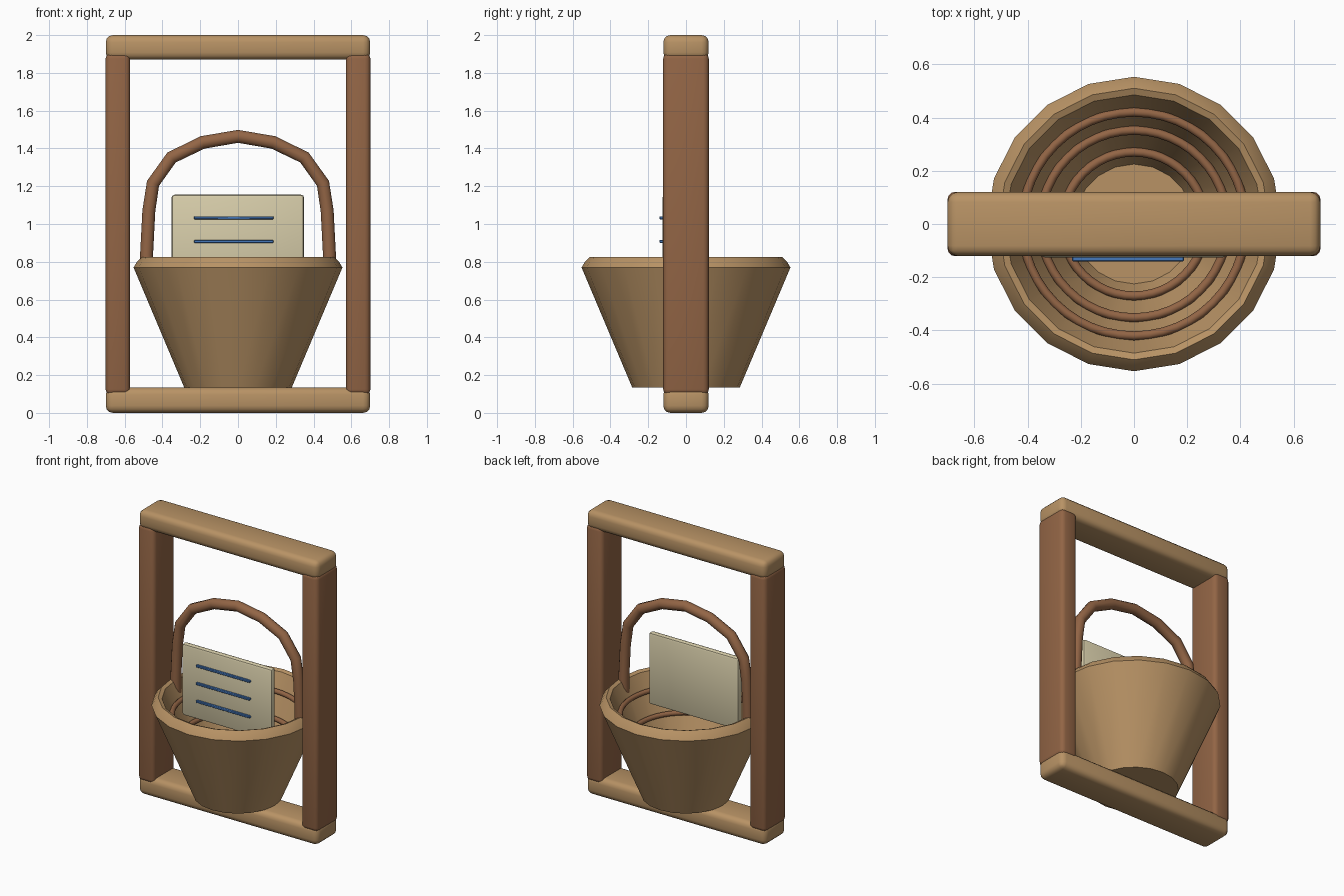
import bpy, bmesh, math

if "Cube" in bpy.data.objects:
    bpy.data.objects.remove(bpy.data.objects["Cube"])


def material(name, rgb):
    m = bpy.data.materials.new(name)
    m.diffuse_color = (*rgb, 1)
    m.use_nodes = True
    m.node_tree.nodes["Principled BSDF"].inputs["Base Color"].default_value = m.diffuse_color
    return m


TAN = material("light_wood", (0.48, 0.29, 0.13))
BROWN = material("dark_wood", (0.29, 0.13, 0.06))
PAPER = material("cream_paper", (0.68, 0.61, 0.40))
BLUE = material("blue_ink", (0.06, 0.19, 0.50))


def finish(ob, name, mat, angle=40):
    ob.name = name
    ob.data.materials.clear()
    ob.data.materials.append(mat)
    bpy.ops.object.select_all(action='DESELECT')
    bpy.context.view_layer.objects.active = ob
    ob.select_set(True)
    bpy.ops.object.shade_smooth_by_angle(angle=math.radians(angle))
    return ob


def box(name, lo, hi, mat, bevel, segments=3):
    center = [(a + b) / 2 for a, b in zip(lo, hi)]
    bpy.ops.mesh.primitive_cube_add(size=1, location=center)
    ob = bpy.context.object
    ob.scale = [b - a for a, b in zip(lo, hi)]
    bpy.ops.object.transform_apply(location=False, rotation=False, scale=True)
    mod = ob.modifiers.new("rounding", 'BEVEL')
    mod.width, mod.segments = bevel, segments
    bpy.ops.object.modifier_apply(modifier=mod.name)
    return finish(ob, name, mat)


def lathe(name, profile, sides, mat):
    """Revolve an (r, z) profile that starts and ends on the axis."""
    bm = bmesh.new()
    verts = [bm.verts.new((r, 0, z)) for r, z in profile]
    edges = [bm.edges.new(p) for p in zip(verts, verts[1:])]
    bmesh.ops.spin(bm, geom=verts + edges, cent=(0, 0, 0), axis=(0, 0, 1),
                   angle=math.tau, steps=sides, use_merge=False)
    bmesh.ops.remove_doubles(bm, verts=bm.verts, dist=0.0005)
    bmesh.ops.recalc_face_normals(bm, faces=bm.faces)
    me = bpy.data.meshes.new(name)
    bm.to_mesh(me)
    bm.free()
    ob = bpy.data.objects.new(name, me)
    bpy.context.collection.objects.link(ob)
    return finish(ob, name, mat)


# Rectangular frame: two long bars and two posts
box("bottom_bar", (-0.7, -0.12, 0), (0.7, 0.12, 0.135), TAN, 0.038)
box("top_bar", (-0.7, -0.12, 1.87), (0.7, 0.12, 2.0), TAN, 0.038)
for side, x in (("left", -0.636), ("right", 0.636)):
    box(side + "_post", (x - 0.065, -0.121, 0.095), (x + 0.065, 0.121, 1.905),
        BROWN, 0.03)

# Tapered basket with a hollow inside
lathe("basket", [(0, 0.135), (0.285, 0.135), (0.553, 0.77), (0.535, 0.80),
                 (0.51, 0.825), (0.485, 0.815), (0.225, 0.22), (0, 0.22)],
      20, TAN)

# Woven rings lying against the inner wall
for i, (r, z) in enumerate(((0.42, 0.705), (0.352, 0.55), (0.27, 0.365))):
    bpy.ops.mesh.primitive_torus_add(location=(0, 0, z), major_radius=r,
                                     minor_radius=0.017, major_segments=48,
                                     minor_segments=10)
    finish(bpy.context.object, f"basket_ring_{i + 1}", BROWN, 60)

# Arched carrying handle
half = [(0.482, 0.70), (0.484, 0.84), (0.472, 1.07), (0.45, 1.215),
        (0.352, 1.352), (0.187, 1.432)]
path = [(-x, z) for x, z in half] + [(0, 1.464)] + half[::-1]
cu = bpy.data.curves.new("handle", 'CURVE')
cu.dimensions = '3D'
cu.bevel_depth, cu.bevel_resolution = 0.036, 3
cu.use_fill_caps = True
spline = cu.splines.new('POLY')
spline.points.add(len(path) - 1)
for p, (x, z) in zip(spline.points, path):
    p.co = (x, 0, z, 1)
handle = bpy.data.objects.new("handle", cu)
bpy.context.collection.objects.link(handle)
bpy.ops.object.select_all(action='DESELECT')
bpy.context.view_layer.objects.active = handle
handle.select_set(True)
bpy.ops.object.convert(target='MESH')
finish(bpy.context.object, "handle", BROWN, 50)

# Upright note card with three written lines
box("note_card", (-0.352, -0.125, 0.65), (0.35, -0.08, 1.155), PAPER, 0.016, 2)
for i, z in enumerate((1.033, 0.908, 0.783)):
    box(f"note_line_{i + 1}", (-0.232, -0.14, z - 0.008),
        (0.187, -0.122, z + 0.008), BLUE, 0.003, 1)
